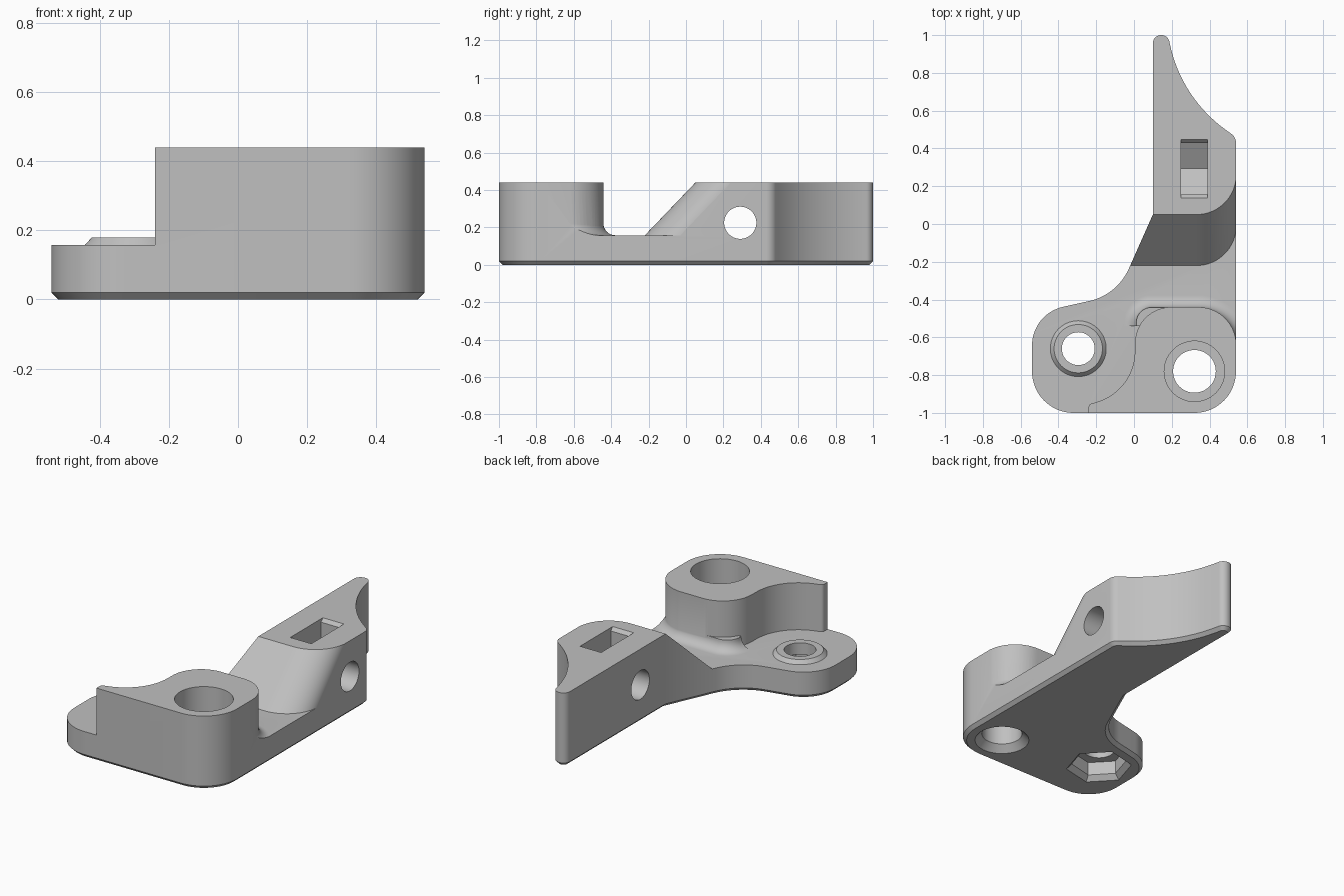
import bpy, bmesh
from math import sin, cos, tan, pi, atan2, radians
from mathutils import Vector

if "Cube" in bpy.data.objects:
    bpy.data.objects.remove(bpy.data.objects["Cube"])

FLOOR, TOP = 0.158, 0.44


def rounded(corners, seg=16):
    """Closed 2D outline from (x, y, radius) corners."""
    pts = []
    for i, (x, y, r) in enumerate(corners):
        p = Vector((x, y))
        if r == 0:
            pts.append(p)
            continue
        u = (Vector(corners[i - 1][:2]) - p).normalized()
        v = (Vector(corners[(i + 1) % len(corners)][:2]) - p).normalized()
        half = u.angle(v) / 2
        c = p + (u + v).normalized() * r / sin(half)
        s, e = p + u * r / tan(half) - c, p + v * r / tan(half) - c
        a0 = atan2(s.y, s.x)
        turn = (atan2(e.y, e.x) - a0 + pi) % (2 * pi) - pi
        for k in range(seg + 1):
            a = a0 + turn * k / seg
            pts.append(c + Vector((cos(a), sin(a))) * r)
    return pts


def inset(pts, d):
    """Move a clockwise outline inward by d with mitred corners."""
    out = []
    for i, p in enumerate(pts):
        a = (p - pts[i - 1]).normalized()
        b = (pts[(i + 1) % len(pts)] - p).normalized()
        na, nb = Vector((a.y, -a.x)), Vector((b.y, -b.x))
        out.append(p + (na + nb) * d / (1 + na.dot(nb)))
    return out


def ring(x, y, r, n=64, turn=0):
    return [Vector((x + r * cos(turn + 2 * pi * k / n), y + r * sin(turn + 2 * pi * k / n)))
            for k in range(n)]


def loft(name, layers, place=lambda x, y, z: (x, y, z)):
    """Solid through (outline, height) layers."""
    bm = bmesh.new()
    rows = [[bm.verts.new(place(p.x, p.y, z)) for p in pts] for pts, z in layers]
    for low, high in zip(rows, rows[1:]):
        for i in range(len(low)):
            bm.faces.new((low[i - 1], low[i], high[i], high[i - 1]))
    bm.faces.new(rows[0])
    bm.faces.new(rows[-1])
    bmesh.ops.recalc_face_normals(bm, faces=bm.faces)
    mesh = bpy.data.meshes.new(name)
    bm.to_mesh(mesh)
    bm.free()
    ob = bpy.data.objects.new(name, mesh)
    bpy.context.collection.objects.link(ob)
    return ob


def cut(target, tool):
    mod = target.modifiers.new("cut", 'BOOLEAN')
    mod.operation, mod.solver, mod.object = 'DIFFERENCE', 'EXACT', tool
    bpy.context.view_layer.objects.active = target
    bpy.ops.object.modifier_apply(modifier=mod.name)
    bpy.data.objects.remove(tool)


# Full-height body with a chamfered bottom edge
outline = rounded([
    (0.10, 1.0, 0.043), (0.18, 1.0, 0.043), (0.251, 0.664, 0.75), (0.54, 0.46, 0.06),
    (0.54, -1.0, 0.22), (-0.54, -1.0, 0.22), (-0.54, -0.475, 0.21),
    (-0.089, -0.375, 0.3), (0.10, 0.05, 0)])
body = loft("bracket_body", [(inset(outline, 0.02), 0), (outline, 0.02), (outline, TOP)])


# Space above the floor, with a sheared rounded ramp at its rear
def clearing(z):
    y = -0.22 + (z - FLOOR) * 0.27 / (TOP - FLOOR)
    return rounded([(-1, -1.2, 0), (0.9, -1.2, 0), (0.9, y + 0.3, 0),
                    (0.541, y + 0.3, 0), (0.541, y, 0.21), (-1, y, 0)]), z


space = loft("clearing_cutter", [clearing(FLOOR), clearing(0.55)])

# Front post kept inside the clearing
post = rounded([(-0.24, -1.3, 0), (-0.24, -0.955, 0.02), (0.0, -0.885, 0.28),
                (0.01, -0.44, 0.19), (0.541, -0.44, 0.2), (0.541, -0.75, 0),
                (1.0, -0.75, 0), (1.0, -1.3, 0)])
cut(space, loft("post_keeper", [(post, 0.1), (post, 0.6)]))


# Concave fillet at the rear foot of the post
def foot(d):
    left, right, back = 0.012 - d, 0.541 + d, -0.442 + d
    return rounded([(left, -0.54, 0), (left, back, 0.08 + d), (right, back, 0.2 + d),
                    (right, -0.9, 0), (0.3, -0.9, 0), (0.3, -0.54, 0)])


R = 0.065
layers = [(foot(R), 0.1)]
for k in range(9):
    a = pi / 2 * k / 8
    layers.append((foot(R * (1 - sin(a))), FLOOR + R * (1 - cos(a))))
cut(space, loft("fillet_keeper", layers))

# Raised ring around the small hole
HX, HY = -0.295, -0.66
cut(space, loft("ring_keeper", [(ring(HX, HY, r), z)
                                for r, z in ((0.148, 0.1), (0.148, FLOOR), (0.128, 0.18))]))
cut(body, space)

# Stepped post hole with a countersunk bottom
cut(body, loft("post_hole", [(ring(0.32, -0.78, r), z) for r, z in (
    (0.162, -0.01), (0.113, 0.04), (0.113, 0.2), (0.16, 0.2), (0.16, 0.5))]))

# Small hole with a chamfered hexagonal pocket below
cut(body, loft("small_hole", [(ring(HX, HY, 0.087), -0.1), (ring(HX, HY, 0.087), 0.3)]))
cut(body, loft("hex_pocket", [(ring(HX, HY, r, 6, radians(13)), z)
                              for r, z in ((0.195, -0.01), (0.155, 0.03), (0.155, 0.11))]))

# Cross hole and nut slot in the rear block
along_x = lambda x, y, z: (z, x, y)
cut(body, loft("cross_hole", [(ring(0.29, 0.225, 0.086), 0), (ring(0.29, 0.225, 0.086), 0.7)],
               along_x))
half = [(0.155, 0.47), (0.155, 0.44), (0.137, 0.42), (0.137, 0.147)]
slot = [Vector((0.293 + y, z)) for y, z in half] + [Vector((0.293, 0.067))]
slot += [Vector((0.293 - y, z)) for y, z in reversed(half)]
cut(body, loft("nut_slot", [(slot, 0.25), (slot, 0.39)], along_x))

# Plain grey material and smooth curved walls
grey = bpy.data.materials.new("plain_grey")
grey.use_nodes = True
color = (0.53, 0.53, 0.53, 1)
grey.diffuse_color = color
grey.node_tree.nodes["Principled BSDF"].inputs["Base Color"].default_value = color
body.data.materials.clear()
body.data.materials.append(grey)
for face in body.data.polygons:
    face.material_index = 0
bpy.ops.object.select_all(action='DESELECT')
body.select_set(True)
bpy.context.view_layer.objects.active = body
bpy.ops.object.shade_smooth_by_angle(angle=radians(25))
